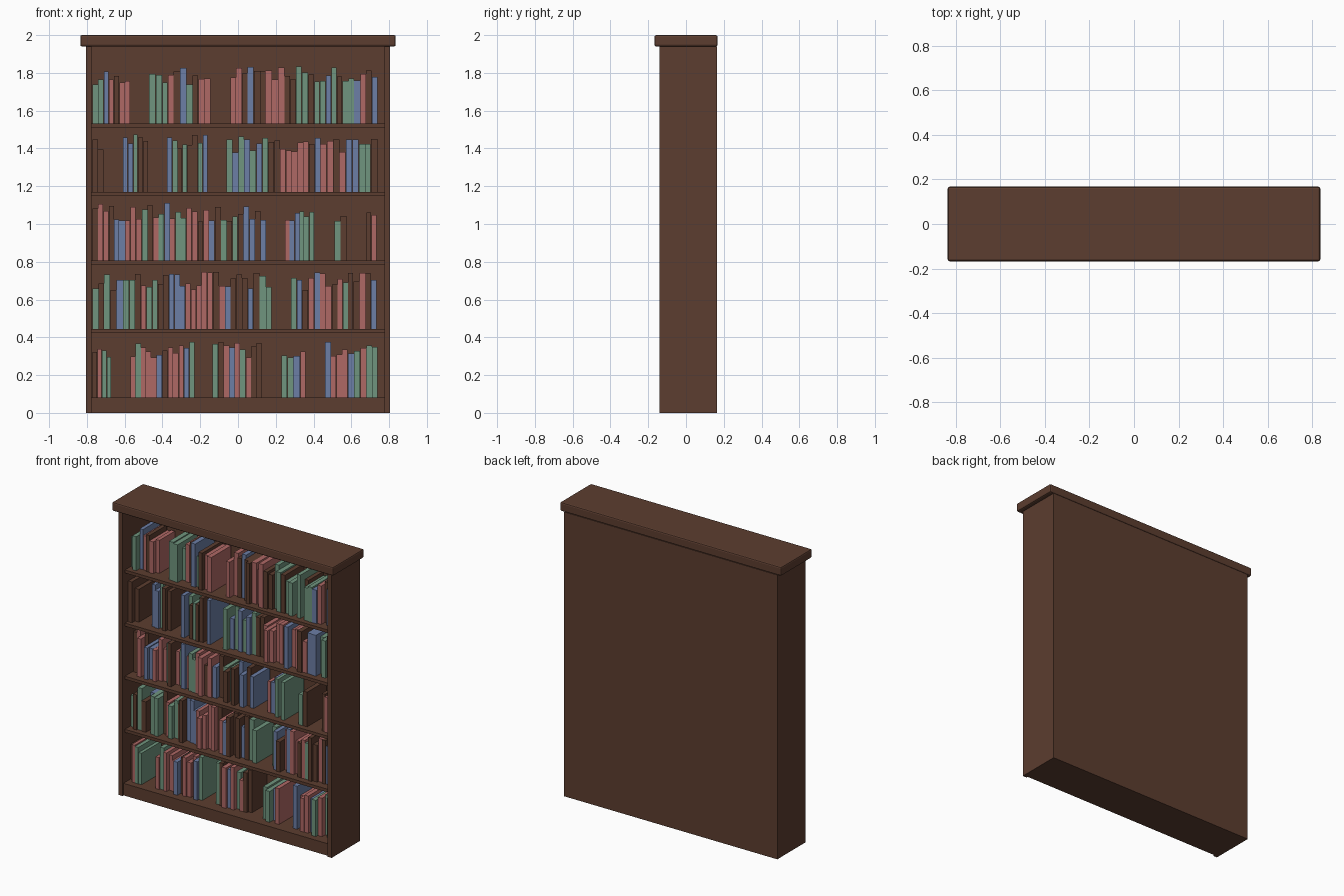
import bpy
import bmesh
import random

if "Cube" in bpy.data.objects:
    bpy.data.objects.remove(bpy.data.objects["Cube"])

random.seed(7)


def material(name, rgb):
    m = bpy.data.materials.new(name)
    m.diffuse_color = (*rgb, 1)
    m.use_nodes = True
    m.node_tree.nodes["Principled BSDF"].inputs["Base Color"].default_value = m.diffuse_color
    return m


WOOD = material("brown wood", (0.107, 0.047, 0.029))
COVERS = {
    "n": WOOD,
    "r": material("dusty red", (0.43, 0.14, 0.13)),
    "g": material("sage green", (0.16, 0.30, 0.21)),
    "b": material("slate blue", (0.15, 0.21, 0.38)),
}


def add_box(bm, lo, hi, mat=0):
    """Add an axis-aligned box between two corners."""
    verts = bmesh.ops.create_cube(bm, size=1)["verts"]
    for v in verts:
        for i in range(3):
            v.co[i] = lo[i] if v.co[i] < 0 else hi[i]
    for f in {f for v in verts for f in v.link_faces}:
        f.material_index = mat


def finish(name, bm, mats):
    mesh = bpy.data.meshes.new(name)
    bm.to_mesh(mesh)
    bm.free()
    for m in mats:
        mesh.materials.append(m)
    ob = bpy.data.objects.new(name, mesh)
    bpy.context.collection.objects.link(ob)
    return ob


def box(name, lo, hi):
    bm = bmesh.new()
    add_box(bm, lo, hi)
    return finish(name, bm, [WOOD])


# Carcass
INNER, OUTER, FRONT, BACK, TOP = 0.775, 0.805, -0.14, 0.165, 1.94
box("left_side", (-OUTER, FRONT, 0), (-INNER, BACK, TOP))
box("right_side", (INNER, FRONT, 0), (OUTER, BACK, TOP))
box("back_panel", (-INNER, 0.145, 0), (INNER, BACK, TOP))
box("plinth", (-INNER, -0.128, 0), (INNER, 0.145, 0.082))

# Top board with softened edges
top = box("top_board", (-0.835, -0.167, TOP), (0.835, 0.167, 2.0))
bevel = top.modifiers.new("soft_edges", "BEVEL")
bevel.width = 0.009
bevel.segments = 2

# Shelves
SHELF_TOPS = [0.082 + 0.3625 * i for i in range(5)]
for i, z in enumerate(SHELF_TOPS[1:], 1):
    box(f"shelf_{i}", (-INNER, -0.112, z - 0.021), (INNER, 0.145, z))

# Groups of books on each shelf, bottom up: start x, end x, cover colours
ROWS = [
    [(-0.77, -0.67, "nrgg"), (-0.57, -0.23, "rgrrrbnrrrbg"),
     (-0.135, 0.125, "gnrbrgrnn"), (0.23, 0.36, "ggbr"),
     (0.46, 0.74, "brrrbgrgg")],
    [(-0.77, 0.18, "gngnbggnrggnnbbbrrrrrnrbnnnbngg"),
     (0.28, 0.735, "gbnrbrrnrgnnrnb")],
    [(-0.77, 0.15, "nrrnbbrrrgnrgbrggrrnrbngngnbbnb"),
     (0.25, 0.405, "rbbggg"), (0.51, 0.575, "gn"), (0.68, 0.735, "nr")],
    [(-0.77, -0.71, "nn"), (-0.61, -0.475, "bbgnn"),
     (-0.375, -0.16, "bgngnngb"),
     (-0.06, 0.74, "gbgbgbgnnrrrrrnbrrnrbbggn")],
    [(-0.77, -0.57, "ggbrnrr"), (-0.47, -0.145, "gggrnbgnrr"),
     (-0.04, 0.74, "rrnbnnrrrnnggnggbgnggbrnb")],
]

KEYS = list(COVERS)
for i, (z, groups) in enumerate(zip(SHELF_TOPS, ROWS), 1):
    bm = bmesh.new()
    for x0, x1, colours in groups:
        # Slightly varied widths that fill the group exactly
        widths = [random.uniform(0.9, 1.1) for _ in colours]
        scale = (x1 - x0) / sum(widths)
        x = x0
        for c, w in zip(colours, widths):
            w *= scale
            add_box(bm, (x, random.uniform(-0.085, -0.025), z),
                    (x + w - 0.0015, 0.135, z + random.uniform(0.205, 0.305)),
                    KEYS.index(c))
            x += w
    finish(f"books_row_{i}", bm, COVERS.values())
